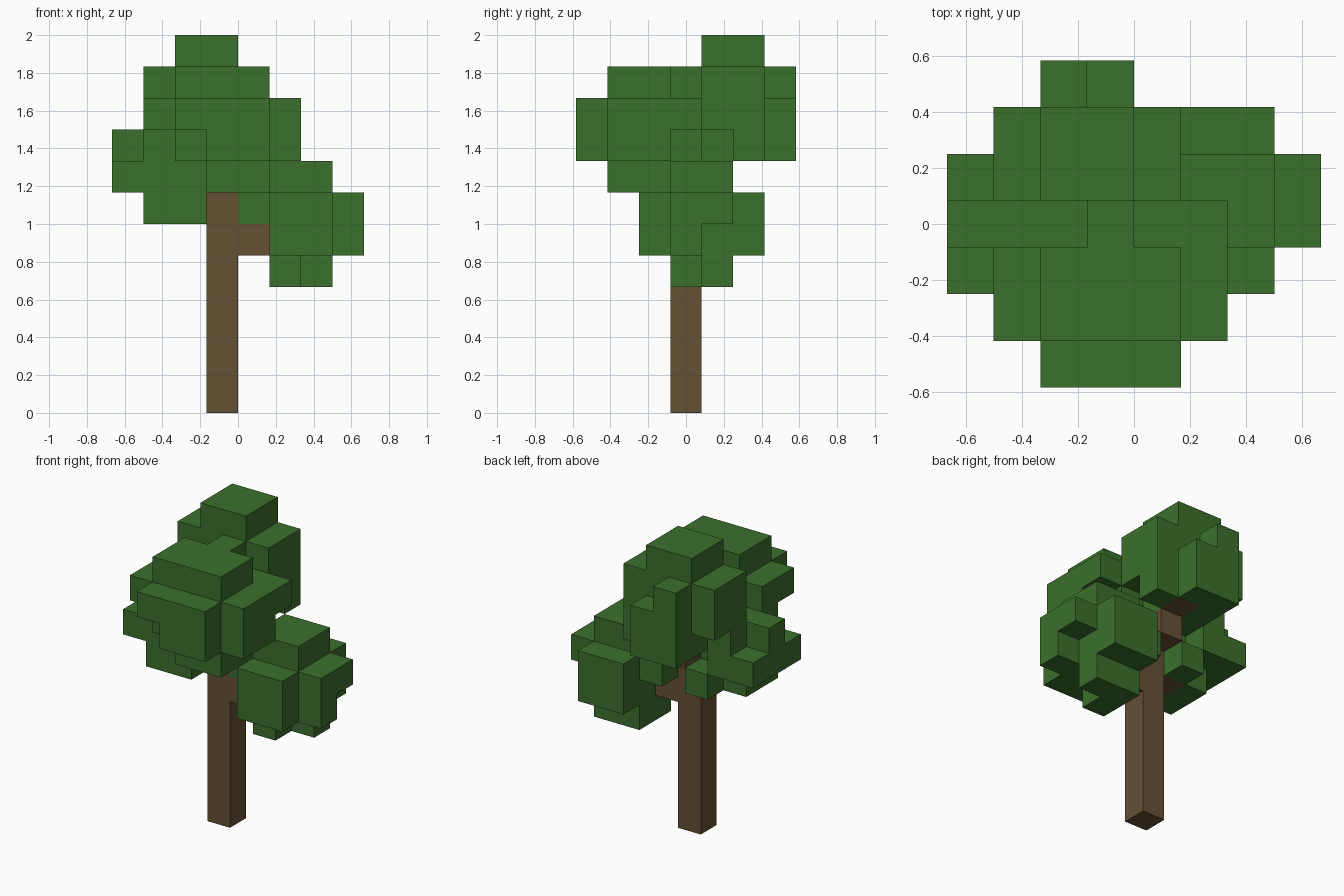
import bpy
import bmesh
from itertools import product
from mathutils import Vector

UNIT = 1 / 6  # edge length of one cube of the tree

default_cube = bpy.data.objects.get("Cube")
if default_cube:
    bpy.data.objects.remove(default_cube, do_unlink=True)


def make_material(name, colour):
    material = bpy.data.materials.new(name)
    material.use_nodes = True
    material.diffuse_color = (*colour, 1)
    shader = material.node_tree.nodes["Principled BSDF"]
    shader.inputs["Base Color"].default_value = (*colour, 1)
    shader.inputs["Roughness"].default_value = 0.9
    return material


def block(x, y, z):
    """Cells of a box; each argument is an inclusive (first, last) range."""
    return set(product(*(range(first, last + 1) for first, last in (x, y, z))))


def build_cells(name, cells, occupied, material):
    """Make one clean shell from the cell sides that no other cell covers."""
    bm = bmesh.new()
    for cell in sorted(cells):
        corner = Vector(cell) - Vector((0, 0.5, 0))
        for axis, side in product(range(3), (0, 1)):
            step = [0, 0, 0]
            step[axis] = 1 if side else -1
            if tuple(c + s for c, s in zip(cell, step)) in occupied:
                continue
            # Two in-plane directions, ordered so the face points outward
            u, v = Vector((0, 0, 0)), Vector((0, 0, 0))
            u[(axis + 1) % 3] = 1
            v[(axis + 2) % 3] = 1
            if not side:
                u, v = v, u
            start = corner.copy()
            start[axis] += side
            points = (start, start + u, start + u + v, start + v)
            bm.faces.new([bm.verts.new(p * UNIT) for p in points])
    bmesh.ops.remove_doubles(bm, verts=bm.verts[:], dist=UNIT / 100)
    # Merge coplanar squares into large flat faces
    bmesh.ops.dissolve_limit(bm, angle_limit=0.01, verts=bm.verts[:],
                             edges=bm.edges[:])
    mesh = bpy.data.meshes.new(name)
    bm.to_mesh(mesh)
    bm.free()
    mesh.materials.append(material)
    obj = bpy.data.objects.new(name, mesh)
    bpy.context.scene.collection.objects.link(obj)
    return obj


bark = make_material("bark brown", (0.130, 0.082, 0.034))
leaf = make_material("leaf green", (0.045, 0.162, 0.026))

# Trunk with a stepped rear branch and short side branches
trunk = block((-1, -1), (0, 0), (0, 7))
trunk |= {(0, 0, 5), (-2, 0, 6), (-1, 1, 7), (-1, 2, 8)}

# Tall crown at the back
back_crown = block((-2, -1), (1, 2), (8, 11))
back_crown |= block((-3, 0), (1, 2), (9, 10))
back_crown |= block((-2, -2), (3, 3), (8, 10))
back_crown |= block((-1, -1), (3, 3), (8, 9))
back_crown |= {(0, 2, 8)}

# Wide crown at the front
front_crown = block((-2, 1), (-2, -1), (8, 9))
front_crown |= block((-2, 0), (-2, -1), (10, 10))
front_crown |= block((-1, 0), (-2, -1), (7, 7))
front_crown |= block((-1, 0), (-3, -3), (8, 9))
front_crown |= block((-3, -3), (-2, -1), (9, 9))
front_crown |= block((-1, -1), (0, 0), (8, 10))
front_crown |= block((0, 1), (0, 0), (9, 9))
front_crown |= {(-2, -3, 9), (0, 0, 8)}

# Clump around the branch on the -x side
side_clump = block((-4, -2), (-1, 0), (7, 7))
side_clump |= block((-4, -2), (0, 0), (8, 8))
side_clump |= block((-3, -2), (-1, 0), (6, 6))
side_clump |= block((-4, -3), (1, 1), (7, 7))
side_clump |= {(-3, -1, 8), (-3, 1, 8), (-2, 1, 6)}

# Low clump around the branch on the +x side
low_clump = block((1, 2), (-1, 2), (5, 6))
low_clump |= block((1, 2), (0, 1), (7, 7))
low_clump |= block((1, 1), (0, 1), (4, 4))
low_clump |= block((0, 0), (0, 1), (6, 6))
low_clump |= block((3, 3), (0, 0), (5, 6))
low_clump |= {(3, 1, 6), (2, 1, 4)}

clumps = {
    "back_crown": back_crown,
    "front_crown": front_crown,
    "side_clump": side_clump,
    "low_clump": low_clump,
}
occupied = trunk.union(*clumps.values())

build_cells("trunk", trunk, occupied, bark)
taken = set(trunk)
for name, cells in clumps.items():
    build_cells(name, cells - taken, occupied, leaf)
    taken |= cells
